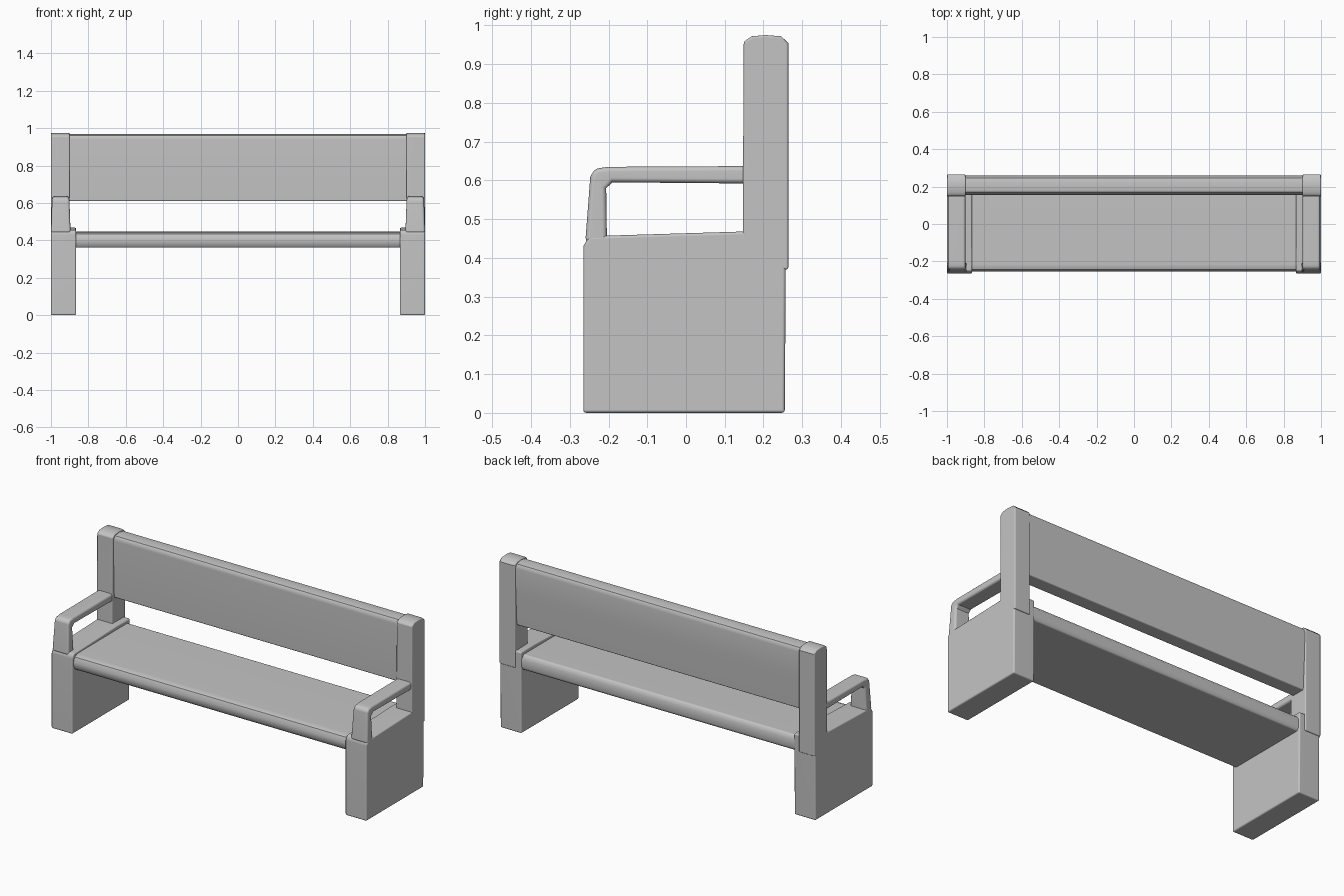
import bpy
import bmesh
from math import radians

cube = bpy.data.objects.get("Cube")
if cube:
    bpy.data.objects.remove(cube, do_unlink=True)

# One plain grey for the whole bench
GREY = (0.55, 0.55, 0.55, 1.0)
grey = bpy.data.materials.new("stone_grey")
grey.use_nodes = True
grey.diffuse_color = GREY
grey.node_tree.nodes["Principled BSDF"].inputs["Base Color"].default_value = GREY


def extrude_profile(name, profile, x0, x1, bevel, mirror=False, adjust=None):
    """Sweep a (y, z) outline from x0 to x1, round its edges, optionally mirror it."""
    bm = bmesh.new()
    face = bm.faces.new([bm.verts.new((x0, y, z)) for y, z in profile])
    swept = bmesh.ops.extrude_face_region(bm, geom=[face])["geom"]
    for v in swept:
        if isinstance(v, bmesh.types.BMVert):
            v.co.x = x1
    if adjust:
        for v in bm.verts:
            adjust(v.co)
    bmesh.ops.recalc_face_normals(bm, faces=bm.faces)
    sharp = [e for e in bm.edges if e.calc_face_angle(0) > radians(50)]
    bmesh.ops.bevel(bm, geom=sharp, offset=bevel, segments=3, profile=0.5,
                    affect='EDGES', clamp_overlap=True)
    mesh = bpy.data.meshes.new(name)
    bm.to_mesh(mesh)
    bm.free()
    mesh.materials.append(grey)
    mesh.shade_smooth()
    mesh.set_sharp_from_angle(angle=radians(40))
    obj = bpy.data.objects.new(name, mesh)
    bpy.context.collection.objects.link(obj)
    if mirror:
        mod = obj.modifiers.new("Mirror", 'MIRROR')
        mod.use_mirror_merge = False
    obj.modifiers.new("Weighted Normal", 'WEIGHTED_NORMAL').keep_sharp = True
    return obj


def taper_arm(co):
    # The armrest narrows slightly towards its top
    if co.z > 0.56:
        co.x += 0.007 if co.x < 0.95 else -0.006


# Solid end panels that carry the seat
extrude_profile("end_panels",
                [(-0.265, 0), (0.255, 0), (0.258, 0.466), (0.145, 0.468),
                 (-0.25, 0.456), (-0.265, 0.43)],
                0.865, 1.0, 0.008, mirror=True)

# Back posts with a domed top
extrude_profile("back_posts",
                [(0.146, 0.37), (0.264, 0.37), (0.264, 0.955), (0.245, 0.972),
                 (0.205, 0.975), (0.17, 0.972), (0.149, 0.958)],
                0.9, 1.0, 0.006, mirror=True)

# Armrests: front upright and top rail in one bent piece
extrude_profile("armrests",
                [(-0.26, 0.44), (-0.247, 0.61), (-0.235, 0.63), (-0.2, 0.635),
                 (0.165, 0.637), (0.165, 0.592), (-0.19, 0.595),
                 (-0.206, 0.58), (-0.204, 0.44)],
                0.895, 1.0, 0.012, mirror=True, adjust=taper_arm)

# Seat slab with rounded front and rear edges
extrude_profile("seat",
                [(-0.235, 0.361), (0.24, 0.361), (0.252, 0.38), (0.252, 0.425),
                 (0.235, 0.447), (-0.215, 0.446), (-0.243, 0.435),
                 (-0.254, 0.41), (-0.252, 0.38)],
                -0.9, 0.9, 0.006)

# Backrest: thinner at the foot, rolled along the top
extrude_profile("backrest",
                [(0.165, 0.61), (0.246, 0.61), (0.256, 0.8), (0.26, 0.94),
                 (0.247, 0.961), (0.208, 0.969), (0.172, 0.962), (0.156, 0.94)],
                -0.92, 0.92, 0.006)
